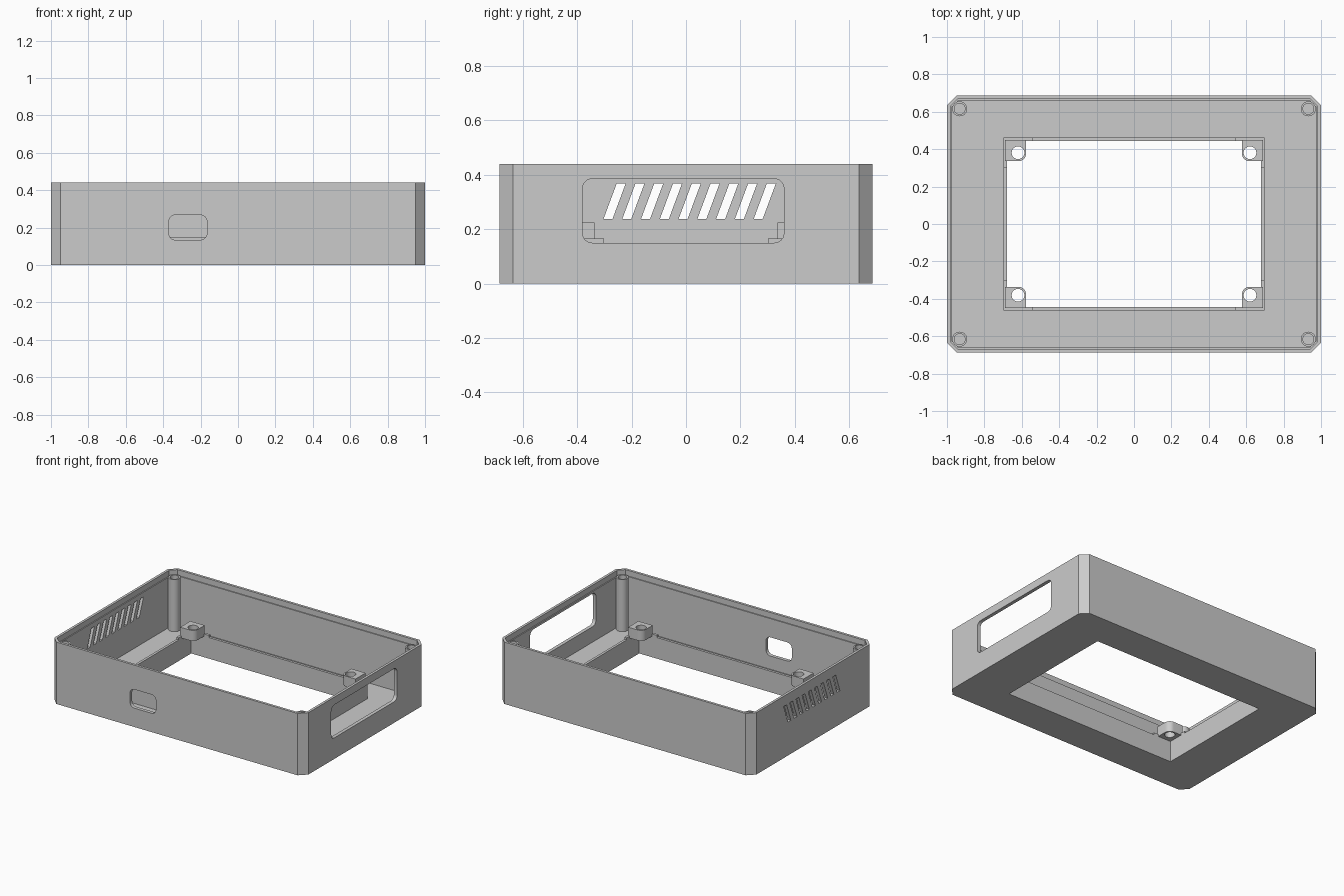
import bpy
import bmesh
from math import sin, cos, pi, radians
from mathutils import Vector

if "Cube" in bpy.data.objects:
    bpy.data.objects.remove(bpy.data.objects["Cube"])

grey = bpy.data.materials.new("plain grey")
grey.use_nodes = True
grey.diffuse_color = (0.6, 0.6, 0.6, 1)
grey.node_tree.nodes["Principled BSDF"].inputs["Base Color"].default_value = (0.6, 0.6, 0.6, 1)

W, D, H = 1.0, 0.686, 0.44          # half width, half depth, height
FLOOR, LIP_Z = 0.04, 0.40
WIN_X, WIN_Y, RIM = 0.679, 0.444, 0.018
FRAME_TOP, RIDGE_TOP, PAD_TOP = 0.15, 0.165, 0.225
CORNERS = [(sx, sy) for sx in (-1, 1) for sy in (-1, 1)]


def prism(name, pts, lo, hi, axis="z"):
    """Extrude a 2D outline along an axis."""
    place = {"z": lambda u, v, w: (u, v, w),
             "x": lambda u, v, w: (w, u, v),
             "y": lambda u, v, w: (u, w, v)}[axis]
    bm = bmesh.new()
    base = bm.faces.new([bm.verts.new(place(u, v, lo)) for u, v in pts])
    ext = bmesh.ops.extrude_face_region(bm, geom=[base])
    verts = [g for g in ext["geom"] if isinstance(g, bmesh.types.BMVert)]
    bmesh.ops.translate(bm, verts=verts, vec=Vector(place(0, 0, hi - lo)))
    bmesh.ops.recalc_face_normals(bm, faces=bm.faces)
    mesh = bpy.data.meshes.new(name)
    bm.to_mesh(mesh)
    bm.free()
    mesh.materials.append(grey)
    obj = bpy.data.objects.new(name, mesh)
    bpy.context.collection.objects.link(obj)
    return obj


def rect(u0, u1, v0, v1):
    return [(u0, v0), (u1, v0), (u1, v1), (u0, v1)]


def octagon(inset):
    """Chamfered rectangle, inset evenly from the outer wall."""
    x, y, c = W - inset, D - inset, 0.05 - 0.586 * inset
    return [(-x + c, -y), (x - c, -y), (x, -y + c), (x, y - c),
            (x - c, y), (-x + c, y), (-x, y - c), (-x, -y + c)]


def circle(cx, cy, r, n=32):
    return [(cx + r * cos(2 * pi * i / n), cy + r * sin(2 * pi * i / n)) for i in range(n)]


def rounded(u0, u1, v0, v1, r, n=6):
    pts = []
    centres = [(u1 - r, v1 - r), (u0 + r, v1 - r), (u0 + r, v0 + r), (u1 - r, v0 + r)]
    for q, (cu, cv) in enumerate(centres):
        for i in range(n + 1):
            a = (q + i / n) * pi / 2
            pts.append((cu + r * cos(a), cv + r * sin(a)))
    return pts


def cut(obj, cutter):
    mod = obj.modifiers.new("cut", "BOOLEAN")
    mod.operation, mod.solver, mod.object = "DIFFERENCE", "EXACT", cutter
    bpy.context.view_layer.objects.active = obj
    bpy.ops.object.modifier_apply(modifier=mod.name)
    bpy.data.objects.remove(cutter)


def smooth(obj):
    bpy.ops.object.select_all(action="DESELECT")
    obj.select_set(True)
    bpy.context.view_layer.objects.active = obj
    bpy.ops.object.shade_smooth_by_angle(angle=radians(30))


# Case: chamfered tray with a stepped upper lip and a floor window
case = prism("case", octagon(0), 0, H)
cut(case, prism("cavity", octagon(0.025), FLOOR, H + 0.1))
cut(case, prism("lip_step", octagon(0.018), LIP_Z, H + 0.1))
cut(case, prism("window", rect(-WIN_X, WIN_X, -WIN_Y, WIN_Y), -0.1, 0.1))

# Wall openings: left port, front port, right slanted vents
cut(case, prism("side_port", rounded(-0.38, 0.36, 0.15, 0.385, 0.035), 0.9, 1.1, "x"))
cut(case, prism("front_port", rounded(-0.37, -0.166, 0.134, 0.267, 0.035), -0.8, -0.6, "y"))
for i in range(9):
    y = -0.303 + i * 0.069
    slot = [(y, 0.238), (y + 0.033, 0.238), (y + 0.081, 0.367), (y + 0.048, 0.367)]
    cut(case, prism("vent", slot, -1.1, -0.9, "x"))
smooth(case)

# Raised frame around the window
ox, oy = WIN_X + RIM, WIN_Y + RIM
frame = prism("window_frame", rect(-ox, ox, -oy, oy), FLOOR, FRAME_TOP)
cut(frame, prism("frame_hole", rect(-WIN_X, WIN_X, -WIN_Y, WIN_Y), -0.1, 0.3))

for sx, sy in CORNERS:
    # L-shaped ridges on the frame corners
    ridge = [(ox, oy), (0.54, oy), (0.54, WIN_Y), (WIN_X, WIN_Y), (WIN_X, 0.302), (ox, 0.302)]
    prism("corner_ridge", [(sx * x, sy * y) for x, y in ridge], FRAME_TOP, RIDGE_TOP)

    # Drilled mounting pads with a rounded inner corner
    r, x0, x1, y0, y1 = 0.04, 0.577, 0.69, 0.336, 0.45
    pad = [(x1, y0), (x1, y1), (x0, y1)]
    for i in range(9):
        a = pi + i * pi / 16
        pad.append((x0 + r + r * cos(a), y0 + r + r * sin(a)))
    tab = prism("mounting_pad", [(sx * x, sy * y) for x, y in pad], FRAME_TOP, PAD_TOP)
    cut(tab, prism("pad_hole", circle(sx * 0.62, sy * 0.381, 0.034), 0.1, 0.3))
    smooth(tab)

    # Screw posts in the case corners
    post = prism("screw_post", circle(sx * 0.932, sy * 0.616, 0.04), FLOOR, 0.41)
    cut(post, prism("post_hole", circle(sx * 0.932, sy * 0.616, 0.029), FLOOR + 0.02, 0.5))
    smooth(post)
